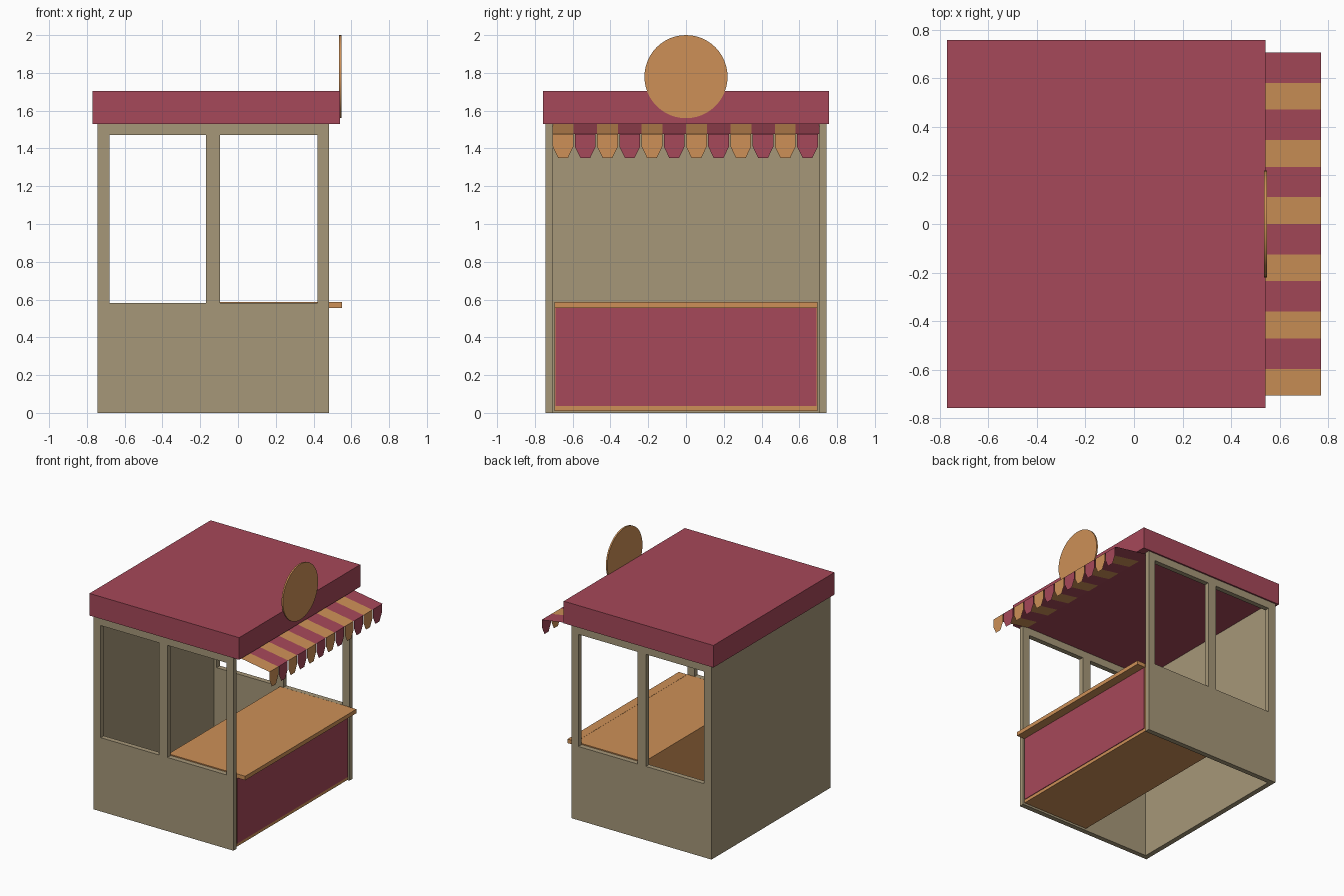
import bpy, math

if "Cube" in bpy.data.objects:
    bpy.data.objects.remove(bpy.data.objects["Cube"])


def material(name, rgb):
    m = bpy.data.materials.new(name)
    m.diffuse_color = (*rgb, 1)
    m.use_nodes = True
    m.node_tree.nodes["Principled BSDF"].inputs["Base Color"].default_value = m.diffuse_color
    return m


BEIGE = material("beige_paint", (0.38, 0.31, 0.19))
RED = material("red_paint", (0.38, 0.065, 0.10))
ORANGE = material("orange_wood", (0.61, 0.28, 0.095))


def mesh(name, verts, faces, mat):
    me = bpy.data.meshes.new(name)
    me.from_pydata(verts, [], faces)
    me.materials.append(mat)
    ob = bpy.data.objects.new(name, me)
    bpy.context.collection.objects.link(ob)
    return ob


def box(name, x, y, z, mat):
    v = [(a, b, c) for a in x for b in y for c in z]
    f = [(0, 1, 3, 2), (4, 6, 7, 5), (0, 4, 5, 1), (2, 3, 7, 6), (0, 2, 6, 4), (1, 5, 7, 3)]
    return mesh(name, v, f, mat)


def window_wall(name, y0, y1):
    """Wall with two window openings, built as a grid with cells left out."""
    xs = [-0.745, -0.68, -0.17, -0.095, 0.42, 0.482]
    zs = [0, 0.583, 1.47, 1.53]
    nz = len(zs)
    n = len(xs) * nz
    v = [(x, y, z) for y in (y0, y1) for x in xs for z in zs]
    solid = {(i, k) for i in range(5) for k in range(3)} - {(1, 1), (3, 1)}
    f = []
    for i, k in sorted(solid):
        a, b, c, d = i * nz + k, (i + 1) * nz + k, (i + 1) * nz + k + 1, i * nz + k + 1
        f += [(a, b, c, d), (d + n, c + n, b + n, a + n)]
        # reveals and outer rims wherever the neighbouring cell is empty
        for p, q, cell in ((a, b, (i, k - 1)), (b, c, (i + 1, k)),
                           (c, d, (i, k + 1)), (d, a, (i - 1, k))):
            if cell not in solid:
                f.append((q, p, p + n, q + n))
    return mesh(name, v, f, BEIGE)


# Walls: two windowed sides and a solid end wall, open floor
window_wall("front_window_wall", -0.745, -0.705)
window_wall("back_window_wall", 0.705, 0.745)
box("end_wall", (-0.745, -0.705), (-0.705, 0.705), (0, 1.53), BEIGE)

# Roof
box("roof", (-0.77, 0.54), (-0.757, 0.757), (1.53, 1.705), RED)

# Counter with a serving ledge and a painted front panel
box("counter", (-0.12, 0.475), (-0.697, 0.697), (0.01, 0.587), ORANGE)
box("counter_ledge", (0.475, 0.55), (-0.695, 0.695), (0.556, 0.588), ORANGE)
box("counter_panel", (0.47, 0.48), (-0.69, 0.69), (0.036, 0.556), RED)

# Awning: thin striped cloth with a tapered flap under each stripe
edge = -0.706
for i in range(12):
    mat, w = ((ORANGE, 0.1103), (RED, 0.125))[i % 2]
    a, b = edge, edge + w
    edge = b
    m = (a + b) / 2
    mesh(f"awning_stripe_{i + 1}",
         [(0.44, a, 1.529), (0.77, a, 1.476), (0.77, b, 1.476), (0.44, b, 1.529)],
         [(0, 1, 2, 3)], mat)
    profile = [(-0.055, 1.476), (-0.055, 1.41), (-0.026, 1.35),
               (0.026, 1.35), (0.055, 1.41), (0.055, 1.476)]
    mesh(f"awning_flap_{i + 1}", [(0.77, m + y, z) for y, z in profile],
         [tuple(range(6))], mat)

# Round sign on the roof edge
bpy.ops.mesh.primitive_cylinder_add(vertices=48, radius=0.22, depth=0.012,
                                    location=(0.541, 0, 1.78),
                                    rotation=(0, math.pi / 2, 0))
sign = bpy.context.object
sign.name = "round_sign"
sign.data.materials.append(ORANGE)
bpy.ops.object.shade_smooth_by_angle()
